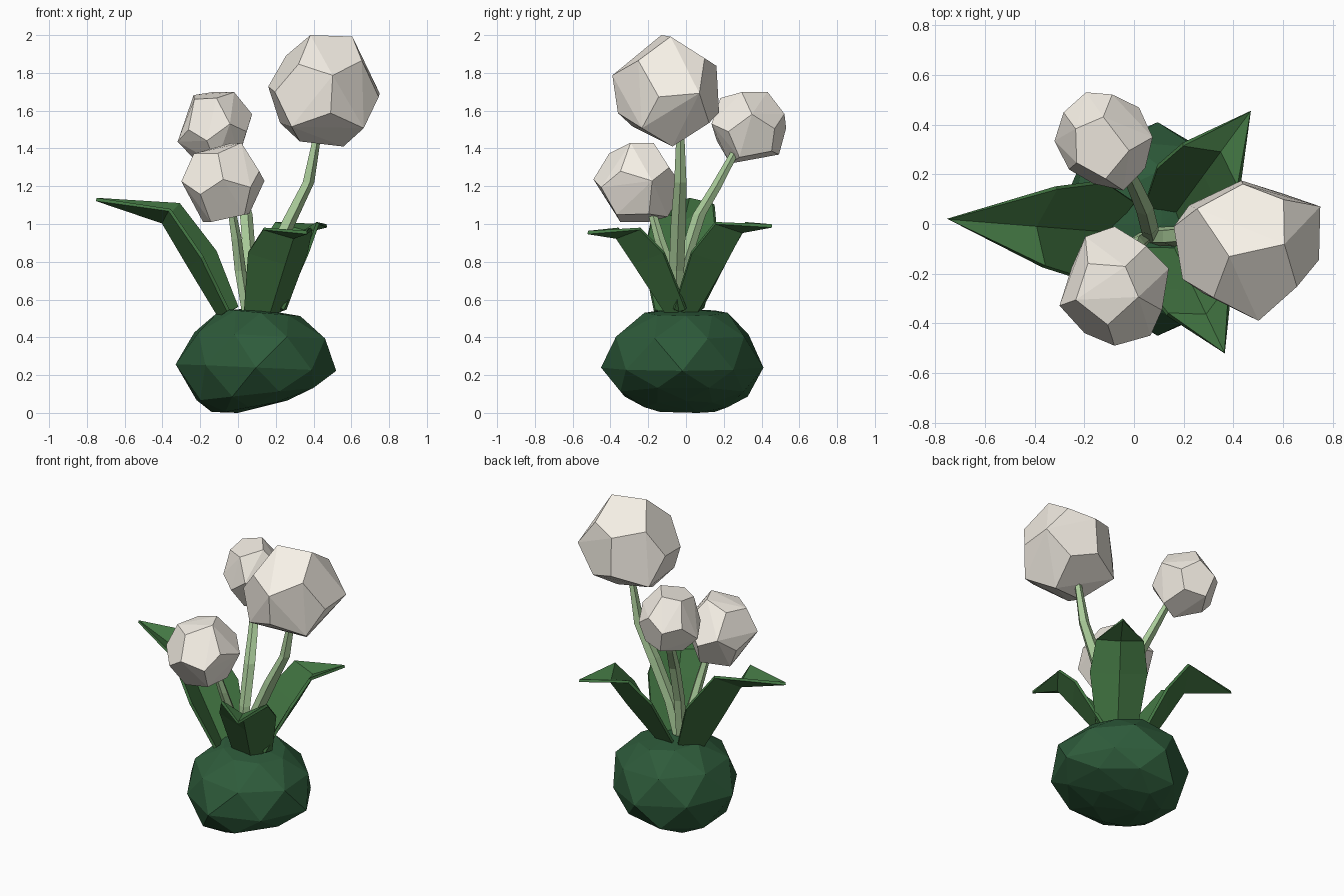
import bpy, bmesh, math, random
from mathutils import Vector, Euler

if "Cube" in bpy.data.objects:
    bpy.data.objects.remove(bpy.data.objects["Cube"])


def material(name, rgb):
    m = bpy.data.materials.new(name)
    m.diffuse_color = (*rgb, 1)
    m.use_nodes = True
    m.node_tree.nodes["Principled BSDF"].inputs["Base Color"].default_value = m.diffuse_color
    return m


BUSH = material("dark_green", (0.027, 0.105, 0.043))
LEAF = material("leaf_green", (0.055, 0.180, 0.055))
STEM = material("pale_green", (0.40, 0.60, 0.32))
PETAL = material("cream", (0.93, 0.88, 0.80))


def finish(name, bm, mat):
    bmesh.ops.recalc_face_normals(bm, faces=bm.faces)
    me = bpy.data.meshes.new(name)
    bm.to_mesh(me)
    bm.free()
    me.materials.append(mat)
    ob = bpy.data.objects.new(name, me)
    bpy.context.collection.objects.link(ob)
    return ob


def bulb():
    # squashed faceted mound from staggered rings: z, cx, cy, rx, ry
    rings = [(0.03, 0.06, 0.00, 0.20, 0.22), (0.10, 0.09, -0.01, 0.34, 0.37),
             (0.24, 0.095, -0.02, 0.425, 0.43), (0.41, 0.115, -0.02, 0.38, 0.385),
             (0.53, 0.12, 0.00, 0.21, 0.22)]
    bm = bmesh.new()
    n = 8
    for k, (z, cx, cy, rx, ry) in enumerate(rings):
        for i in range(n):
            a = math.tau * (i + (k % 2) * 0.5) / n
            s = math.sin(2 * a)
            m = 1 - (0.11 if s > 0 else 0.02) * abs(s)   # narrower on one diagonal
            tilt = 0.035 * math.cos(a) * (1 if k < 2 else -0.5)
            bm.verts.new((cx + m * rx * math.cos(a), cy + m * ry * math.sin(a),
                          max(0.005, z + tilt)))
    bm.verts.new((0, 0.06, 0.0))
    bm.verts.new((0.11, 0, 0.55))
    bmesh.ops.convex_hull(bm, input=bm.verts)
    bmesh.ops.delete(bm, geom=[v for v in bm.verts if not v.link_faces], context='VERTS')
    return finish("bush_base", bm, BUSH)


def flower(name, lo, hi, turn, seed):
    # slightly uneven dodecahedron with an edge on top, fitted to its bounds
    rng = random.Random(seed)
    g = (1 + 5 ** 0.5) / 2
    pts = [Vector((x, y, z)) for x in (-1, 1) for y in (-1, 1) for z in (-1, 1)]
    for s in (-1, 1):
        for t in (-g, g):
            pts += [Vector((s / g, 0, t)), Vector((0, t, s / g)), Vector((t, s / g, 0))]
    rot = Euler([math.radians(d) for d in turn]).to_matrix()
    pts = [rot @ (p + Vector([rng.uniform(-0.13, 0.13) for _ in range(3)])) for p in pts]
    mn = [min(p[i] for p in pts) for i in range(3)]
    mx = [max(p[i] for p in pts) for i in range(3)]
    bm = bmesh.new()
    for p in pts:
        bm.verts.new([lo[i] + (p[i] - mn[i]) / (mx[i] - mn[i]) * (hi[i] - lo[i])
                      for i in range(3)])
    bmesh.ops.convex_hull(bm, input=bm.verts)
    bmesh.ops.delete(bm, geom=[v for v in bm.verts if not v.link_faces], context='VERTS')
    bmesh.ops.dissolve_limit(bm, angle_limit=math.radians(5), verts=bm.verts, edges=bm.edges)
    return finish(name, bm, PETAL)


def stem(name, path):
    # five-sided tapering tube through points x, y, z, radius
    bm = bmesh.new()
    n = 5
    rings = [[bm.verts.new((x + r * math.cos(math.tau * i / n),
                            y + r * math.sin(math.tau * i / n), z)) for i in range(n)]
             for x, y, z, r in path]
    for a, b in zip(rings, rings[1:]):
        for i in range(n):
            bm.faces.new((a[i], a[(i + 1) % n], b[(i + 1) % n], b[i]))
    bm.faces.new(rings[0])
    bm.faces.new(rings[-1])
    return finish(name, bm, STEM)


def leaf(name, base, tip, roll, sections):
    # folded blade; sections: reach 0..1, keel z, half width, edge pull-in, edge lift
    # roll raises the right-hand edge and lowers the left-hand one
    bm = bmesh.new()
    b, t = Vector((*base, 0)), Vector((*tip[:2], 0))
    d = (t - b).normalized()
    side = Vector((-d.y, d.x, 0))
    rows = []
    for f, z, w, back, lift in sections:
        k = b.lerp(t, f) + Vector((0, 0, z))
        row = []
        for s in (1, 0, -1):
            h = abs(s) * (1 - s * roll)
            row.append(bm.verts.new(k + side * w * s + h * (Vector((0, 0, lift)) - d * back)))
        rows.append(row)
    for p, q in zip(rows, rows[1:]):
        for i in (0, 1):
            bm.faces.new((p[i], p[i + 1], q[i + 1], q[i]))
    end = bm.verts.new(tip)
    for i in (0, 1):
        bm.faces.new((rows[-1][i], rows[-1][i + 1], end))
    ob = finish(name, bm, LEAF)
    s = ob.modifiers.new("thickness", 'SOLIDIFY')
    s.thickness = 0.018
    s.offset = 0
    return ob


bulb()

# flower heads
flower("flower_tall", (0.16, -0.39, 1.41), (0.75, 0.175, 2.0), (4, 3, 8), 3)
flower("flower_back", (-0.32, 0.135, 1.32), (0.075, 0.53, 1.70), (-25, -12, 20), 5)
flower("flower_front", (-0.30, -0.49, 1.01), (0.14, -0.01, 1.43), (28, -10, 35), 8)

# stems
stem("stem_tall", [(0.08, -0.05, 0.50, 0.04), (0.15, -0.05, 0.75, 0.042),
                   (0.27, -0.04, 1.02, 0.042), (0.37, -0.03, 1.22, 0.034),
                   (0.42, -0.03, 1.48, 0.022)])
stem("stem_back", [(0.07, -0.05, 0.50, 0.035), (0.06, -0.01, 0.80, 0.037),
                   (0.04, 0.07, 1.05, 0.037), (0.0, 0.16, 1.20, 0.032),
                   (-0.06, 0.28, 1.42, 0.022)])
stem("stem_front", [(0.05, -0.05, 0.50, 0.03), (0.01, -0.08, 0.75, 0.033),
                    (-0.01, -0.14, 0.92, 0.03), (-0.04, -0.19, 1.10, 0.022)])

# leaves
leaf("leaf_left", (0.0, -0.04), (-0.75, 0.02, 1.13), 0.2,
     [(0.13, 0.51, 0.13, 0.07, 0.04), (0.34, 0.77, 0.20, 0.10, 0.07),
      (0.53, 1.01, 0.16, 0.06, 0.08)])
leaf("leaf_front", (0.15, -0.07), (0.365, -0.52, 0.955), 0.0,
     [(0.06, 0.52, 0.12, 0.05, 0.03), (0.45, 0.79, 0.17, 0.09, 0.06),
      (0.66, 0.93, 0.14, 0.07, 0.045)])
leaf("leaf_back", (0.15, 0.02), (0.47, 0.455, 0.99), 0.0,
     [(0.06, 0.52, 0.12, 0.05, 0.03), (0.42, 0.79, 0.17, 0.09, 0.06),
      (0.63, 0.96, 0.14, 0.07, 0.045)])
